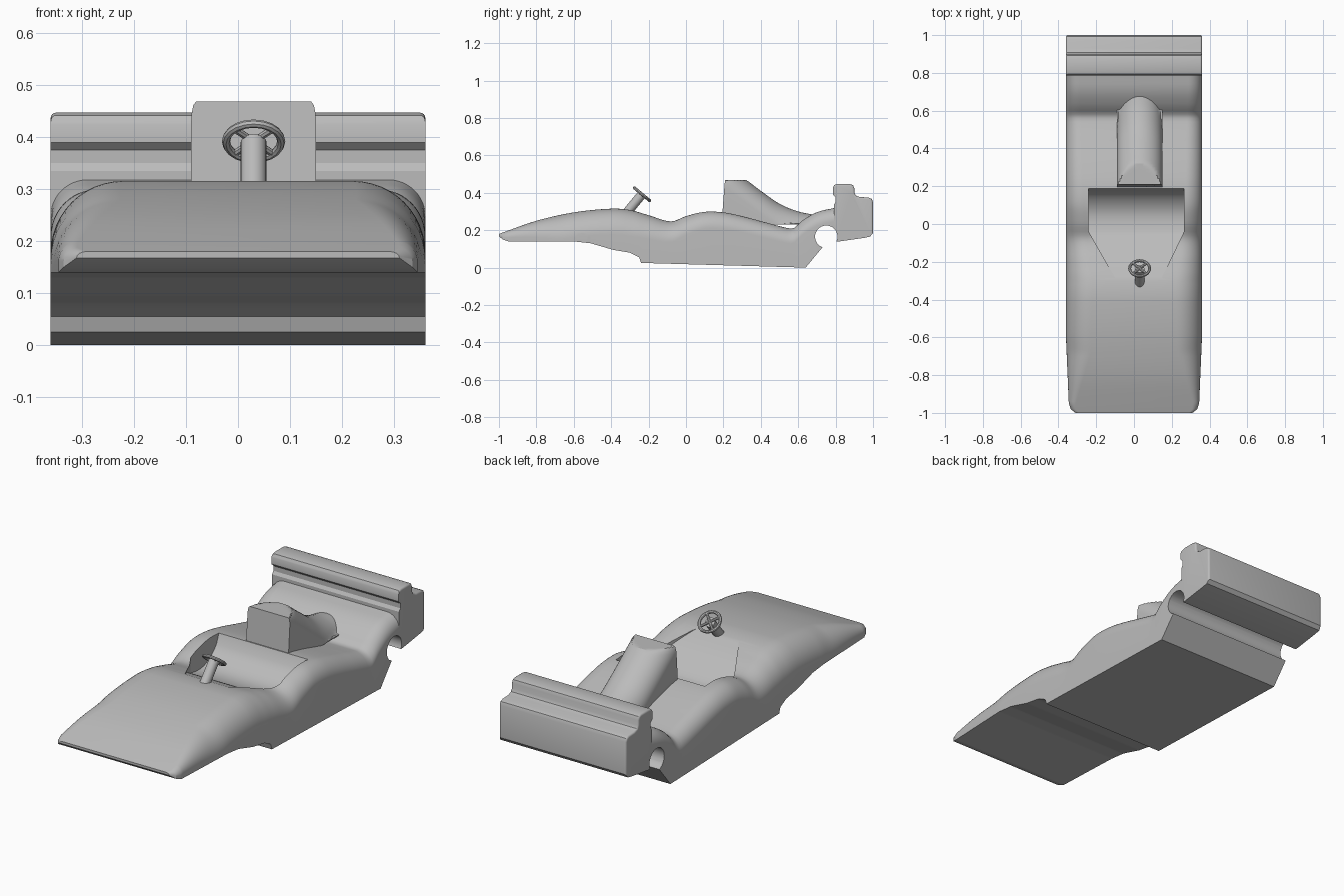
import bpy, bmesh, math
from mathutils import Vector

if "Cube" in bpy.data.objects:
    bpy.data.objects.remove(bpy.data.objects["Cube"])

grey = bpy.data.materials.new("plain grey")
grey.use_nodes = True
GREY = (0.5, 0.5, 0.5, 1)
grey.diffuse_color = GREY
grey.node_tree.nodes["Principled BSDF"].inputs["Base Color"].default_value = GREY


def curve(pts, y, smooth=True):
    """Value at y of a curve through (y, value) points."""
    y = min(max(y, pts[0][0]), pts[-1][0])
    i = max(k for k in range(len(pts) - 1) if pts[k][0] <= y)

    def slope(k):
        a, b = pts[max(k - 1, 0)], pts[min(k + 1, len(pts) - 1)]
        return (b[1] - a[1]) / (b[0] - a[0])
    (y0, v0), (y1, v1) = pts[i], pts[i + 1]
    h = y1 - y0
    t = (y - y0) / h
    if not smooth:
        return v0 + (v1 - v0) * t
    return (v0 * (1 + 2 * t) * (1 - t) ** 2 + v1 * t * t * (3 - 2 * t)
            + h * t * (1 - t) * (slope(i) * (1 - t) - slope(i + 1) * t))


def finish(name, bm):
    bmesh.ops.recalc_face_normals(bm, faces=bm.faces)
    me = bpy.data.meshes.new(name)
    bm.to_mesh(me)
    bm.free()
    ob = bpy.data.objects.new(name, me)
    bpy.context.collection.objects.link(ob)
    me.materials.append(grey)
    return ob


def loft(name, rings):
    """Skin a row of equal-sized rings and cap both ends."""
    bm = bmesh.new()
    rows = [[bm.verts.new(p) for p in r] for r in rings]
    n = len(rows[0])
    for a, b in zip(rows, rows[1:]):
        for i in range(n):
            j = (i + 1) % n
            bm.faces.new((a[i], a[j], b[j], b[i]))
    bm.faces.new(rows[0])
    bm.faces.new(rows[-1])
    return finish(name, bm)


def rod(name, start, end, radius, sides=32):
    start, end = Vector(start), Vector(end)
    d = end - start
    bm = bmesh.new()
    bmesh.ops.create_cone(bm, cap_ends=True, segments=sides, radius1=radius,
                          radius2=radius, depth=d.length)
    rot = d.to_track_quat('Z', 'Y')
    for v in bm.verts:
        v.co = rot @ v.co + (start + end) / 2
    return finish(name, bm)


def activate(ob):
    bpy.ops.object.select_all(action='DESELECT')
    ob.select_set(True)
    bpy.context.view_layer.objects.active = ob


def cut(ob, cutter):
    m = ob.modifiers.new("cut", 'BOOLEAN')
    m.operation, m.solver, m.object = 'DIFFERENCE', 'EXACT', cutter
    activate(ob)
    bpy.ops.object.modifier_apply(modifier=m.name)


def smooth(ob, angle=30):
    activate(ob)
    bpy.ops.object.shade_smooth_by_angle(angle=math.radians(angle))


# Body shell: curves along the length for top, underside, width and edge rounding
top = [(-1, .18), (-.8, .25), (-.6, .295), (-.4, .315), (-.3, .308), (-.2, .28),
       (-.08, .247), (0, .275), (.1, .298), (.2, .295), (.3, .275), (.45, .235),
       (.56, .208), (.58, .213), (.62, .25), (.7, .296), (.8, .32)]
under = [(-1, .168), (-.98, .15), (-.95, .14), (-.6, .14), (-.51, .13), (-.39, .095),
         (-.3, .08), (-.25, .055), (-.24, .025), (.64, 0), (.735, .115), (.8, .14)]
width = [(-1, .31), (-.98, .335), (-.95, .345), (-.6, .36), (.8, .36)]
edge = [(-1, .02), (-.68, .13), (-.3, .14), (-.08, .11), (.1, .09), (.55, .08), (.8, .07)]
stations = sorted({round(-1 + i * .02, 3) for i in range(91)} | {y for y, z in under})


def section(y):
    t, b = curve(top, y), curve(under, y, False)
    w, rx = curve(width, y, False), curve(edge, y, False)
    rz = min(rx, (t - b) * .9)
    half = []
    for i in range(13):
        a = math.pi / 2 * i / 12
        half.append((w - rx + rx * math.cos(a), t - rz + rz * math.sin(a)))
    half.insert(0, (w, b))
    return [(x, y, z) for x, z in half] + [(-x, y, z) for x, z in reversed(half)]


body = loft("body_shell", [section(y) for y in stations])

# Cockpit opening with a curved floor and tapered front
floor = [(-.32, .318), (-.2, .268), (-.1, .212), (-.04, .18), (.05, .172),
         (.12, .2), (.17, .25), (.19, .3)]
left = [(-.32, .13), (-.04, .265), (.19, .265)]
right = [(-.32, -.08), (-.04, -.24), (.19, -.24)]
rings = []
for y in sorted([-.32 + .51 * i / 24 for i in range(25)] + [-.04]):
    a, b, z = curve(right, y, False), curve(left, y, False), curve(floor, y)
    rings.append([(a, y, z), (b, y, z), (b, y, .6), (a, y, .6)])
cockpit = loft("cockpit_cutter", rings)

# Rear wing: extruded side profile with rounded ends
wing_profile = [(.79, .14), (.82, .14), (.96, .16), (.985, .166), (1, .185), (1, .35),
                (.993, .367), (.975, .375), (.93, .377), (.908, .385), (.9, .4),
                (.9, .425), (.893, .441), (.875, .447), (.81, .447), (.793, .442),
                (.785, .425), (.785, .39), (.8, .375), (.8, .35), (.79, .335)]
wing = loft("rear_wing", [[(x, y, z) for y, z in wing_profile] for x in (-.36, .36)])
bm = bmesh.new()
bm.from_mesh(wing.data)
ends = [e for e in bm.edges if abs(e.verts[0].co.x - e.verts[1].co.x) < .01
        and min(v.co.z for v in e.verts) > .17 and e.verts[0].co.y + e.verts[1].co.y > 1.6]
bmesh.ops.bevel(bm, geom=ends, offset=.016, segments=4, profile=.5, affect='EDGES',
                clamp_overlap=True)
bm.to_mesh(wing.data)
bm.free()

# Axle tunnels
front_axle = rod("front_axle_cutter", (-.6, -.555, .137), (.6, -.555, .137), .047)
rear_axle = rod("rear_axle_cutter", (-.6, .75, .165), (.6, .75, .165), .06)
for cutter in (cockpit, front_axle, rear_axle):
    cut(body, cutter)
cut(wing, rear_axle)
for cutter in (cockpit, front_axle, rear_axle):
    bpy.data.objects.remove(cutter)

# Engine hump: arched section sinking toward the back, with a flat-cut top
MID, R = .03, .12
ridge = [(.19, .55), (.3, .475), (.4, .405), (.5, .34), (.6, .3), (.7, .28)]
rings = []
for k in range(31):
    s = k / 30
    ring = [(MID + R, .19 + .5 * s, .23), (MID - R, .19 + .5 * s, .23)]
    for i in range(25):
        a = math.pi * (1 - i / 24)
        y = .19 + .5 * s
        z = min(curve(ridge, y) - R + R * math.sin(a), .468)
        lean = max(0, z - .28) * .1 * (1 - s)
        ring.append((MID + R * math.cos(a), y + lean, max(z, .235)))
    rings.append(ring)
hump = loft("engine_hump", rings)

# Steering column, wheel rim and crossed spokes
hub = Vector((MID, -.235, .392))
axis = Vector((0, .64, .77)).normalized()
column = rod("steering_column", hub - axis * .13, hub - axis * .003, .025, 20)
bpy.ops.mesh.primitive_torus_add(location=hub, major_radius=.053, minor_radius=.008,
                                 major_segments=20, minor_segments=8,
                                 rotation=axis.to_track_quat('Z', 'Y').to_euler())
rim = bpy.context.object
rim.name = "steering_wheel_rim"
rim.data.materials.append(grey)
side = Vector((1, 0, 0))
up = axis.cross(side)
for name, sign in (("spoke_a", 1), ("spoke_b", -1)):
    arm = (side + up * sign).normalized() * .052
    smooth(rod(name, hub - arm, hub + arm, .007, 8))

for ob in (body, wing, hump, column, rim):
    smooth(ob)
